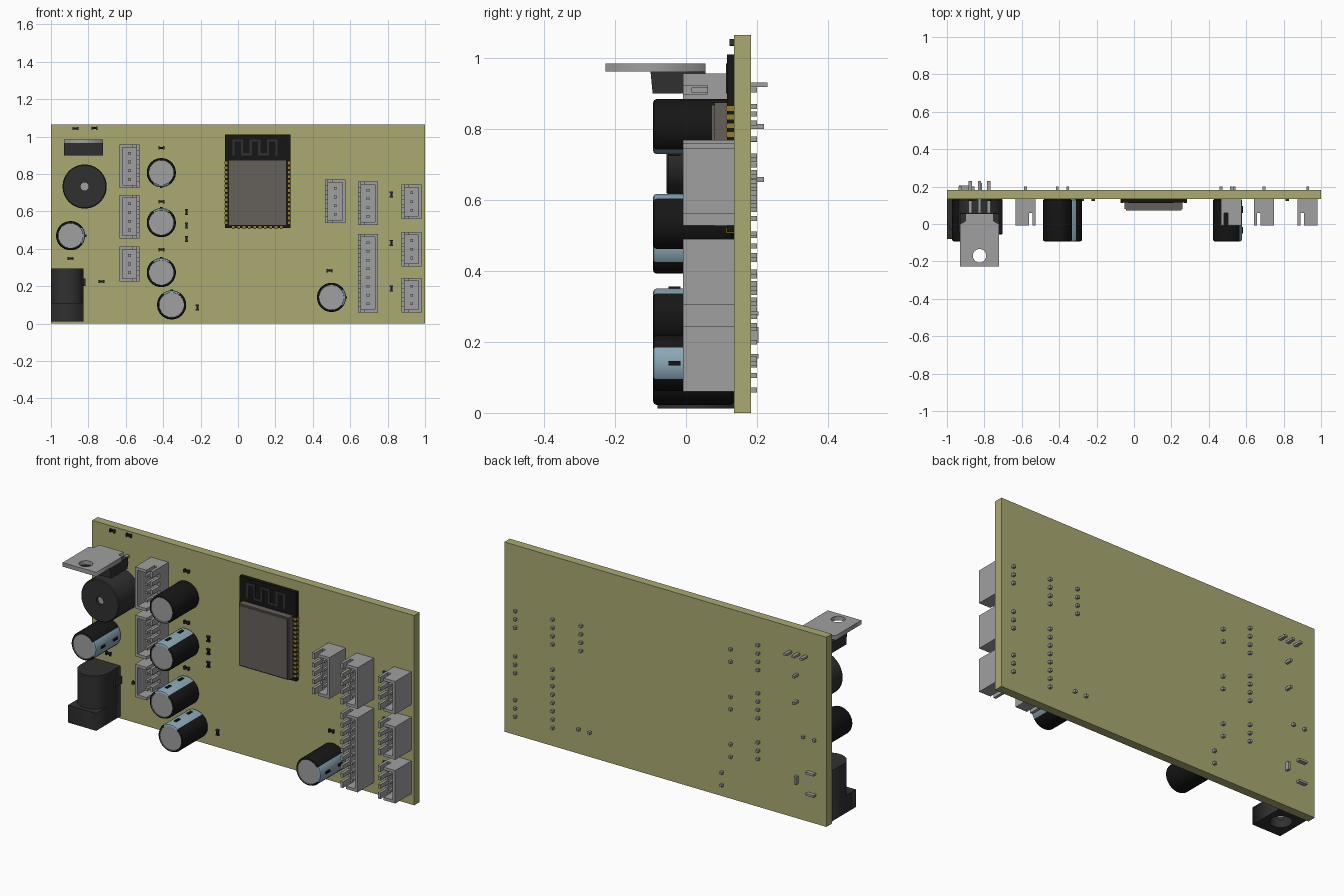
import bpy, bmesh
from math import sin, cos, pi, radians, atan2
from mathutils import Vector

if "Cube" in bpy.data.objects:
    bpy.data.objects.remove(bpy.data.objects["Cube"])


def mat(name, r, g, b):
    m = bpy.data.materials.new(name)
    m.diffuse_color = (r, g, b, 1)
    m.use_nodes = True
    m.node_tree.nodes["Principled BSDF"].inputs["Base Color"].default_value = m.diffuse_color
    return m


OLIVE = mat("olive", 0.40, 0.40, 0.17)
BLACK = mat("black", 0.008, 0.008, 0.008)
DARK = mat("dark", 0.03, 0.03, 0.03)
GREY = mat("grey", 0.35, 0.35, 0.35)
SHIELD = mat("shield", 0.13, 0.115, 0.105)
GOLD = mat("gold", 0.30, 0.22, 0.03)
BLUE = mat("pale_blue", 0.25, 0.38, 0.46)
FACE = 0.135   # front surface of the board
BACK = 0.183   # rear surface of the board


def finish(name, bm, *mats):
    bmesh.ops.recalc_face_normals(bm, faces=bm.faces)
    me = bpy.data.meshes.new(name)
    bm.to_mesh(me)
    bm.free()
    ob = bpy.data.objects.new(name, me)
    bpy.context.collection.objects.link(ob)
    for m in mats:
        me.materials.append(m)
    return ob


def select(ob):
    bpy.ops.object.select_all(action='DESELECT')
    ob.select_set(True)
    bpy.context.view_layer.objects.active = ob


def boxes(name, items, m):
    """items: (x0, x1, y0, y1, z0, z1)"""
    bm = bmesh.new()
    for x0, x1, y0, y1, z0, z1 in items:
        vs = bmesh.ops.create_cube(bm, size=1)["verts"]
        for v in vs:
            v.co = Vector(((x0 + x1) / 2 + v.co.x * (x1 - x0),
                           (y0 + y1) / 2 + v.co.y * (y1 - y0),
                           (z0 + z1) / 2 + v.co.z * (z1 - z0)))
    return finish(name, bm, m)


def lathe(name, x, z, prof, mats, pick=lambda ring, ang: 0, n=36):
    """Turn a (radius, y) profile round an axis parallel to y."""
    bm = bmesh.new()
    rings = [[bm.verts.new((x + r * cos(2 * pi * (i - .5) / n), y,
                            z + r * sin(2 * pi * (i - .5) / n)))
              for i in range(n)] for r, y in prof]
    for k in range(len(rings) - 1):
        a, b = rings[k], rings[k + 1]
        for i in range(n):
            j = (i + 1) % n
            f = bm.faces.new((a[i], a[j], b[j], b[i]))
            f.material_index = pick(k, 2 * pi * i / n)
    bm.faces.new(rings[0])
    bm.faces.new(rings[-1]).material_index = len(mats) - 1
    ob = finish(name, bm, *mats)
    select(ob)
    bpy.ops.object.shade_smooth_by_angle(angle=radians(30))
    return ob


def prism(name, loops, z0, z1, m):
    """Extrude outlines in the xy plane (inner loops become holes)."""
    cu = bpy.data.curves.new(name, 'CURVE')
    cu.dimensions = '2D'
    cu.fill_mode = 'BOTH'
    cu.extrude = (z1 - z0) / 2
    for loop in loops:
        sp = cu.splines.new('POLY')
        sp.points.add(len(loop) - 1)
        for p, (x, y) in zip(sp.points, loop):
            p.co = (x, y, 0, 1)
        sp.use_cyclic_u = True
    cu.materials.append(m)
    ob = bpy.data.objects.new(name, cu)
    ob.location.z = (z0 + z1) / 2
    bpy.context.collection.objects.link(ob)
    select(ob)
    bpy.ops.object.convert(target='MESH')


def circle(x, y, r, n=28, a0=0, a1=2 * pi):
    return [(x + r * cos(a0 + (a1 - a0) * i / n), y + r * sin(a0 + (a1 - a0) * i / n))
            for i in range(n)]


def leg(x, z, y1, w=.014, h=.014, y0=FACE):
    return (x - w / 2, x + w / 2, y0, y1, z - h / 2, z + h / 2)


# Circuit board
boxes("board", [(-1, 1, FACE, BACK, 0, 1.065)], OLIVE)

# Capacitors: x, z, stripe direction
CAPS = [(-.41, .807, -pi / 2), (-.41, .54, pi / 2), (-.41, .273, pi / 2),
        (-.355, .10, pi / 2), (.50, .14, 0), (-.895, .47, 0)]
for x, z, d in CAPS:
    def stripe(k, a, d=d):
        if k >= 4:
            return 2
        return 1 if cos(a - d) > cos(radians(31)) else 0
    lathe("capacitor", x, z, [(.07, FACE), (.078, .127), (.078, -.083), (.075, -.09),
                              (.067, -.093), (.066, -.089)], [BLACK, BLUE, GREY], stripe)
    cx, cz = x + .077 * cos(d), z + .077 * sin(d)
    boxes("stripe_mark", [(cx - .007, cx + .007, y, y + .035, cz - .006, cz + .006)
                          for y in (-.05, .06)], BLACK)
    dx, dz = .035 * cos(d), .035 * sin(d)
    boxes("capacitor_legs", [leg(x + s * dx, z + s * dz, .20) for s in (-1, 1)], GREY)

# Pin connectors: x centre, z bottom, pin count, side of the slotted wall
PITCH, T, TOP = .0467, .016, -.008
CONNECTORS = [(-.58, .725, 4, 1), (-.58, .455, 4, 1), (-.58, .226, 3, 1),
              (.52, .538, 4, -1), (.695, .528, 4, -1), (.695, .06, 8, -1),
              (.928, .56, 3, -1), (.928, .305, 3, -1), (.928, .06, 3, -1)]
for x, z0, n, s in CONNECTORS:
    z1 = z0 + PITCH * (n - 1) + .0915
    pins = [z0 + .0457 + PITCH * i for i in range(n)]
    W = .054

    def across(a, b, y0, y1, za, zb):
        lo, hi = sorted((x + s * a, x + s * b))
        return (lo, hi, y0, y1, za, zb)
    parts = [across(-W, W, .11, FACE, z0, z1),            # floor
             across(-W, T - W, TOP, .11, z0, z1),         # plain wall
             across(W - T, W, .06, .11, z0, z1)]          # low slotted wall
    edges = [z0] + [p + e for p in pins for e in (-.012, .012)] + [z1]
    parts += [across(W - T, W, TOP, .06, a, b) for a, b in zip(edges[::2], edges[1::2])]
    for a, b in ((z0, z0 + T), (z1 - T, z1)):             # notched end walls
        parts += [across(T - W, .018, TOP, .11, a, b), across(.018, W - T, .06, .11, a, b)]
    boxes("connector_housing", parts, GREY)
    boxes("connector_pins", [leg(x, p, .20, y0=.015) for p in pins], GREY)

# Wireless module with shield, edge pads and printed aerial
boxes("module_board", [(-.07, .28, .115, FACE, .51, 1.01)], BLACK)
lathe_x = [(-.05, .26, .08, .116, .525, .875), (-.043, .253, .072, .08, .532, .868)]
boxes("module_shield", lathe_x, SHIELD)
pads = []
for i in range(14):
    z = .54 + i * .0245
    pads += [(-.073, -.056, .113, .1355, z - .007, z + .007),
             (.266, .283, .113, .1355, z - .007, z + .007)]
pads += [(x - .007, x + .007, .113, .1355, .507, .522)
         for x in [-.025 + i * .0285 for i in range(10)]]
boxes("module_pads", pads, GOLD)
trace = []
for i in range(6):
    x = -.03 + i * .046
    trace.append((x, x + .012, .113, .116, .90, .985))
    if i < 5:
        z = .973 if i % 2 == 0 else .90
        trace.append((x + .012, x + .046, .113, .116, z, z + .012))
boxes("module_aerial", trace, DARK)

# Voltage regulator lying out from the board
prism("regulator_tab", [[(-.93, -.227), (-.722, -.227), (-.722, -.0), (-.75, .015), (-.75, .055),
                         (-.902, .055), (-.902, .015), (-.93, -.0)],
                        circle(-.826, -.17, .036)], .962, .985, GREY)
bm = bmesh.new()
prof = [(-.10, .962), (-.094, .90), (.05, .90), (.058, .93), (.055, .962)]
ends = [[bm.verts.new((x, y, z)) for y, z in prof] for x in (-.93, -.722)]
for e in ends:
    bm.faces.new(e)
for i in range(5):
    j = (i + 1) % 5
    bm.faces.new((ends[0][i], ends[0][j], ends[1][j], ends[1][i]))
finish("regulator_body", bm, DARK)
boxes("regulator_legs", [leg(x, .925, .23, .018, .012, .05) for x in (-.875, -.826, -.777)], GREY)

# Buzzer with sound hole
lathe("buzzer", -.82, .733, [(.112, FACE), (.118, .128), (.118, -.05), (.113, -.055),
                             (.022, -.055), (.022, -.04)],
      [DARK, GREY], lambda k, a: 0, 48)
boxes("buzzer_legs", [leg(-.82, z, .22) for z in (.658, .808)], GREY)

# Power socket opening downwards
X0, X1, XC, YC, R = -1.0, -.825, -.9125, .03, .0875
hole = circle(XC, YC, .056)
arch = [(X1, FACE), (X0, FACE)] + circle(XC, YC, R, 20, pi, 2 * pi) + [(X1, YC)]
prism("socket_flange", [[(X0, -.08), (X1, -.08), (X1, FACE), (X0, FACE)], hole], .012, .11, DARK)
prism("socket_barrel", [arch, hole], .11, .25, DARK)
prism("socket_end", [arch], .25, .295, DARK)
prism("socket_pin", [circle(XC, YC, .016, 16)], .03, .255, GREY)
boxes("socket_contact", [(-.826, -.815, .075, .135, .20, .24)], DARK)
boxes("socket_legs", [leg(-.82, .22, .205, .014, .045), leg(-.91, .28, .205, .05, .012),
                      leg(-.91, .16, .205, .05, .012)], GREY)

# Small surface parts: x, z, upright or not
CHIPS = [(-.87, 1.043, 0), (-.768, 1.045, 0), (-.41, .94, 0), (-.41, .652, 0), (-.41, .395, 0),
         (-.275, .596, 1), (-.275, .524, 1), (-.275, .452, 1), (-.217, .086, 1), (-.895, .348, 0),
         (-.73, .225, 0), (.49, .283, 0), (.82, .69, 1), (.82, .432, 1), (.82, .187, 1)]
for x, z, up in CHIPS:
    w, h = (.009, .016) if up else (.016, .009)
    boxes("chip_part", [(x - w * .6, x + w * .6, .124, FACE, z - h * .6, z + h * .6)], BLACK)
    for s in (-1, 1):
        cx, cz = (x, z + s * .0125) if up else (x + s * .0125, z)
        a, b = (.009, .0035) if up else (.0035, .009)
        boxes("chip_end", [(cx - a, cx + a, .122, FACE, cz - b, cz + b)], DARK)
